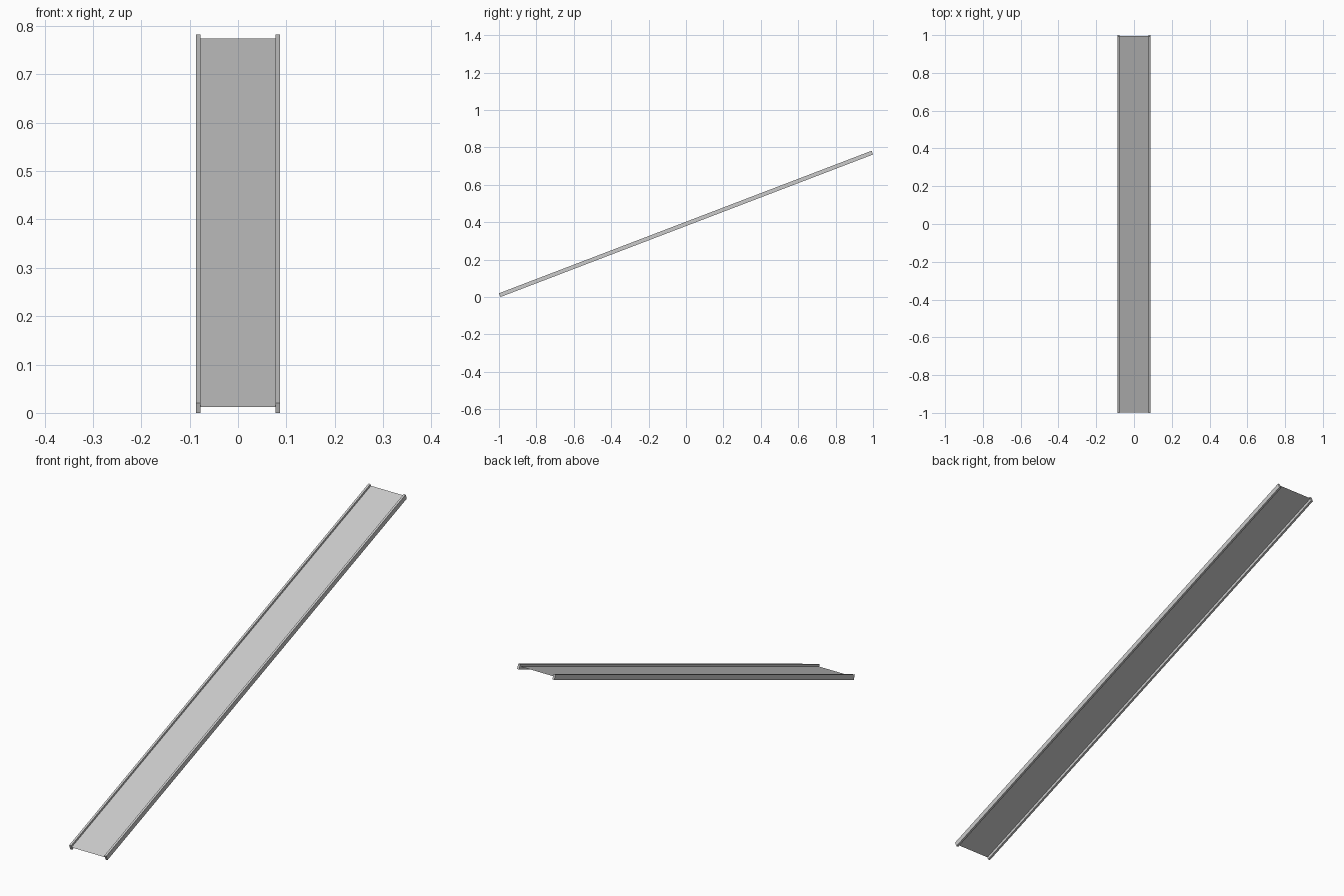
import bpy, math
from mathutils import Vector

if "Cube" in bpy.data.objects:
    bpy.data.objects.remove(bpy.data.objects["Cube"])

# Incline described in the y-z plane
ANGLE = math.radians(20.93)
LENGTH = 2.133
RAIL_H = 0.0215
BED_OFFSET = 0.0128
INNER, OUTER = 0.0775, 0.0865
along = Vector((0, math.cos(ANGLE), math.sin(ANGLE)))
up = Vector((0, -math.sin(ANGLE), math.cos(ANGLE)))
start = Vector((0, -1 + RAIL_H * math.sin(ANGLE), 0))


def place(obj, name, height, x):
    obj.name = name
    obj.rotation_euler.x = ANGLE
    obj.location = start + along * LENGTH / 2 + up * height
    obj.location.x = x


# Side rails with square-cut ends
for side, label in ((-1, "left"), (1, "right")):
    bpy.ops.mesh.primitive_cube_add(size=1)
    rail = bpy.context.object
    rail.scale = (OUTER - INNER, LENGTH, RAIL_H)
    place(rail, label + "_rail", RAIL_H / 2, side * (INNER + OUTER) / 2)

# Thin sheet bed held between the rails
bpy.ops.mesh.primitive_plane_add(size=1)
bed = bpy.context.object
bed.scale = (2 * INNER, LENGTH, 1)
place(bed, "ramp_bed", BED_OFFSET, 0)
